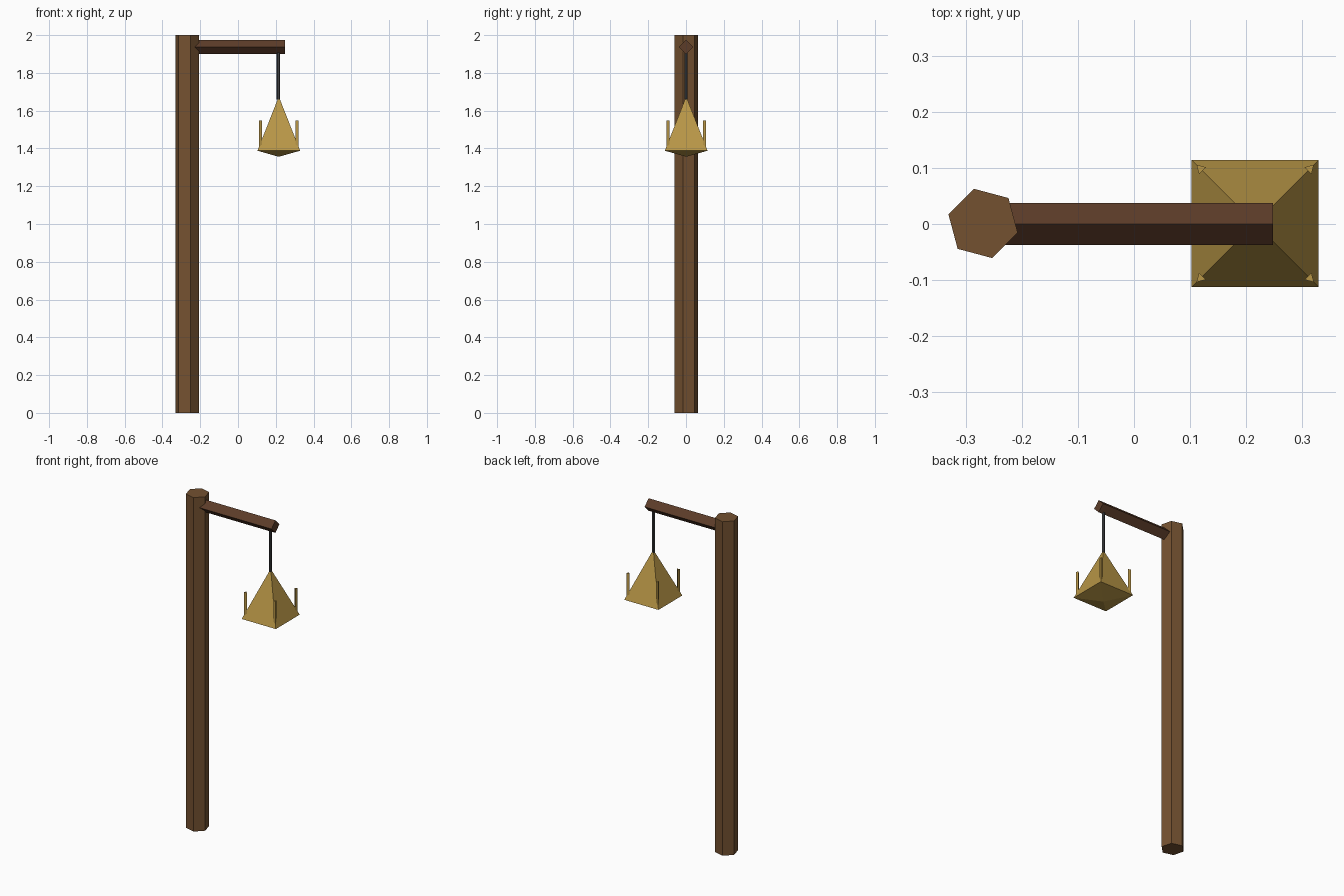
import bpy
import bmesh
from math import cos, sin, pi, radians
from mathutils import Matrix, Vector

cube = bpy.data.objects.get("Cube")
if cube:
    bpy.data.objects.remove(cube, do_unlink=True)


def make_material(name, rgb):
    mat = bpy.data.materials.new(name)
    mat.use_nodes = True
    colour = (*rgb, 1.0)
    mat.diffuse_color = colour
    mat.node_tree.nodes["Principled BSDF"].inputs["Base Color"].default_value = colour
    return mat


def lathe(name, profile, sides, turn, place, mat):
    """Flat-sided solid from (radius, height) rings; zero radius makes a tip."""
    bm = bmesh.new()
    rings = []
    for radius, height in profile:
        count = sides if radius > 0 else 1
        rings.append([bm.verts.new((radius * cos(turn + 2 * pi * i / sides),
                                    radius * sin(turn + 2 * pi * i / sides), height))
                      for i in range(count)])
    for low, high in zip(rings, rings[1:]):
        for i in range(sides):
            j = (i + 1) % sides
            corners = [low[i % len(low)], low[j % len(low)],
                       high[j % len(high)], high[i % len(high)]]
            bm.faces.new(list(dict.fromkeys(corners)))
    for ring in (rings[0], rings[-1]):
        if len(ring) > 1:
            bm.faces.new(ring)
    bmesh.ops.recalc_face_normals(bm, faces=bm.faces)
    bm.transform(place)
    mesh = bpy.data.meshes.new(name)
    bm.to_mesh(mesh)
    bm.free()
    mesh.materials.append(mat)
    obj = bpy.data.objects.new(name, mesh)
    bpy.context.collection.objects.link(obj)
    return obj


post_wood = make_material("post brown", (0.175, 0.083, 0.030))
arm_wood = make_material("dark brown", (0.107, 0.046, 0.022))
iron = make_material("dark grey", (0.045, 0.048, 0.050))
gold = make_material("old gold", (0.48, 0.305, 0.062))

POST_X, LAMP_X = -0.269, 0.216

# Hexagonal upright post
lathe("post", [(0.064, 0), (0.064, 2)], 6, radians(-15),
      Matrix.Translation((POST_X, 0.001, 0)), post_wood)

# Square arm set on its edge, running along x
lathe("arm", [(0.0375, POST_X), (0.0375, 0.248)], 4, 0,
      Matrix.Translation((0, 0, 1.937)) @ Matrix.Rotation(pi / 2, 4, "Y"), arm_wood)

# Hanging rod
lathe("hanging_rod", [(0.009, 1.66), (0.009, 1.92)], 6, 0,
      Matrix.Translation((LAMP_X - 0.002, 0, 0)), iron)

# Pyramid lantern with a shallow pointed underside
lathe("lantern", [(0, 1.356), (0.16, 1.388), (0, 1.675)], 4, pi / 4,
      Matrix.Translation((LAMP_X, 0.001, 0)), gold)

# Three-sided spikes at the lantern corners
for label, quarter in zip(("back_left", "back_right", "front_right", "front_left"), range(4)):
    angle = pi / 4 + quarter * pi / 2
    spot = Vector((LAMP_X + 0.138 * cos(angle), 0.001 + 0.138 * sin(angle), 0))
    lathe("spike_" + label, [(0.01, 1.40), (0.01, 1.547)], 3, angle,
          Matrix.Translation(spot), gold)
